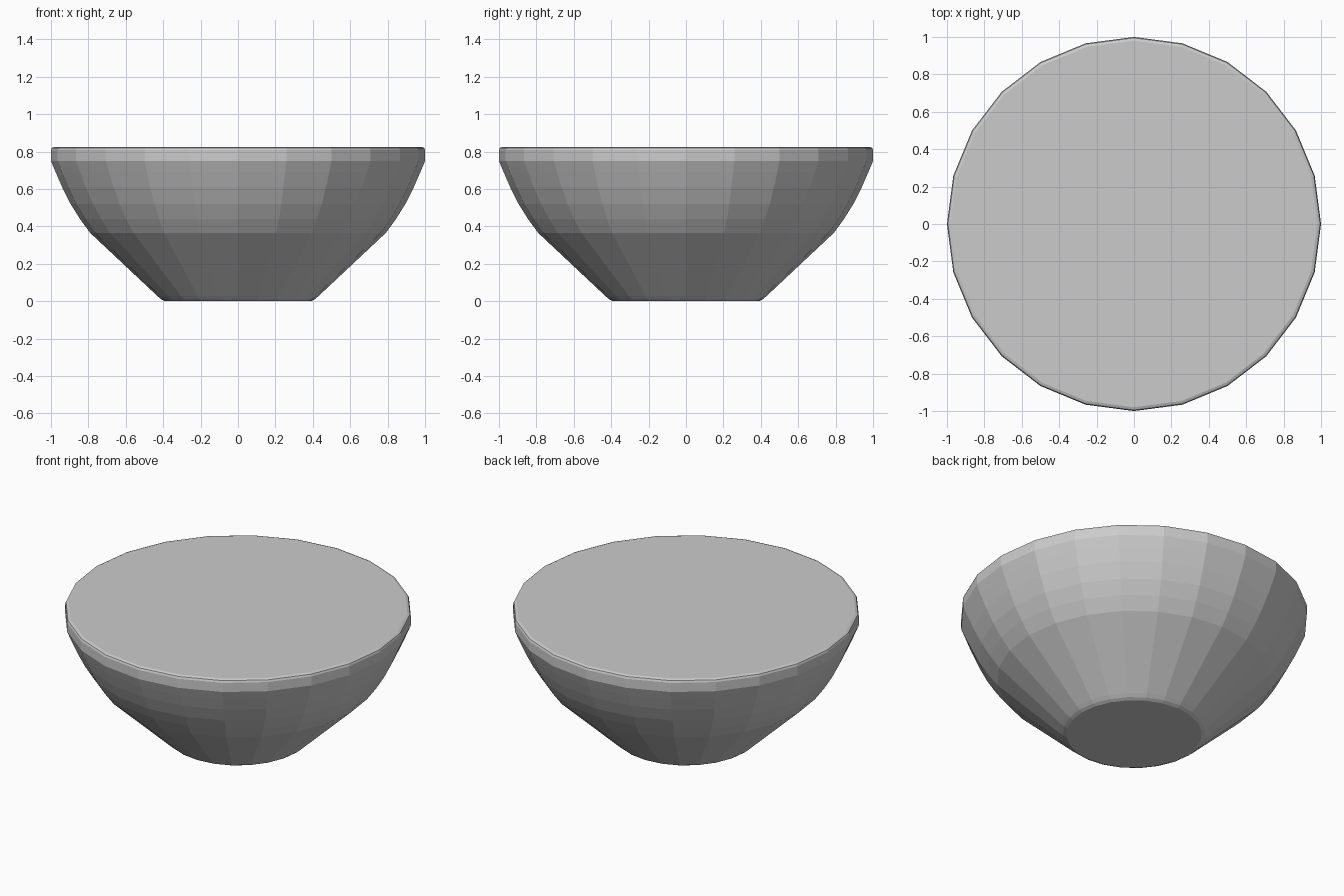
import bpy, bmesh, math

if "Cube" in bpy.data.objects:
    bpy.data.objects.remove(bpy.data.objects["Cube"])

SIDES = 24


def lathe(name, profile, sides):
    """Revolve (radius, height) points around z and cap both ends."""
    bm = bmesh.new()
    rings = []
    for r, z in profile:
        rings.append([bm.verts.new((r * math.cos(2 * math.pi * i / sides),
                                    r * math.sin(2 * math.pi * i / sides), z))
                      for i in range(sides)])
    for low, high in zip(rings, rings[1:]):
        for i in range(sides):
            j = (i + 1) % sides
            bm.faces.new((low[i], low[j], high[j], high[i]))
    bm.faces.new(rings[0][::-1])
    bm.faces.new(rings[-1])
    mesh = bpy.data.meshes.new(name)
    bm.to_mesh(mesh)
    bm.free()
    obj = bpy.data.objects.new(name, mesh)
    bpy.context.collection.objects.link(obj)
    return obj


# Solid faceted bowl: flat base, conical lower wall, rounded upper wall, flat top
bowl_profile = [
    (0.39, 0.0), (0.41, 0.01), (0.43, 0.027),
    (0.79, 0.365), (0.845, 0.44), (0.895, 0.52), (0.94, 0.61),
    (0.975, 0.69), (1.0, 0.75),
    (1.0, 0.808), (0.995, 0.82), (0.98, 0.826),
]
lathe("bowl", bowl_profile, SIDES)
